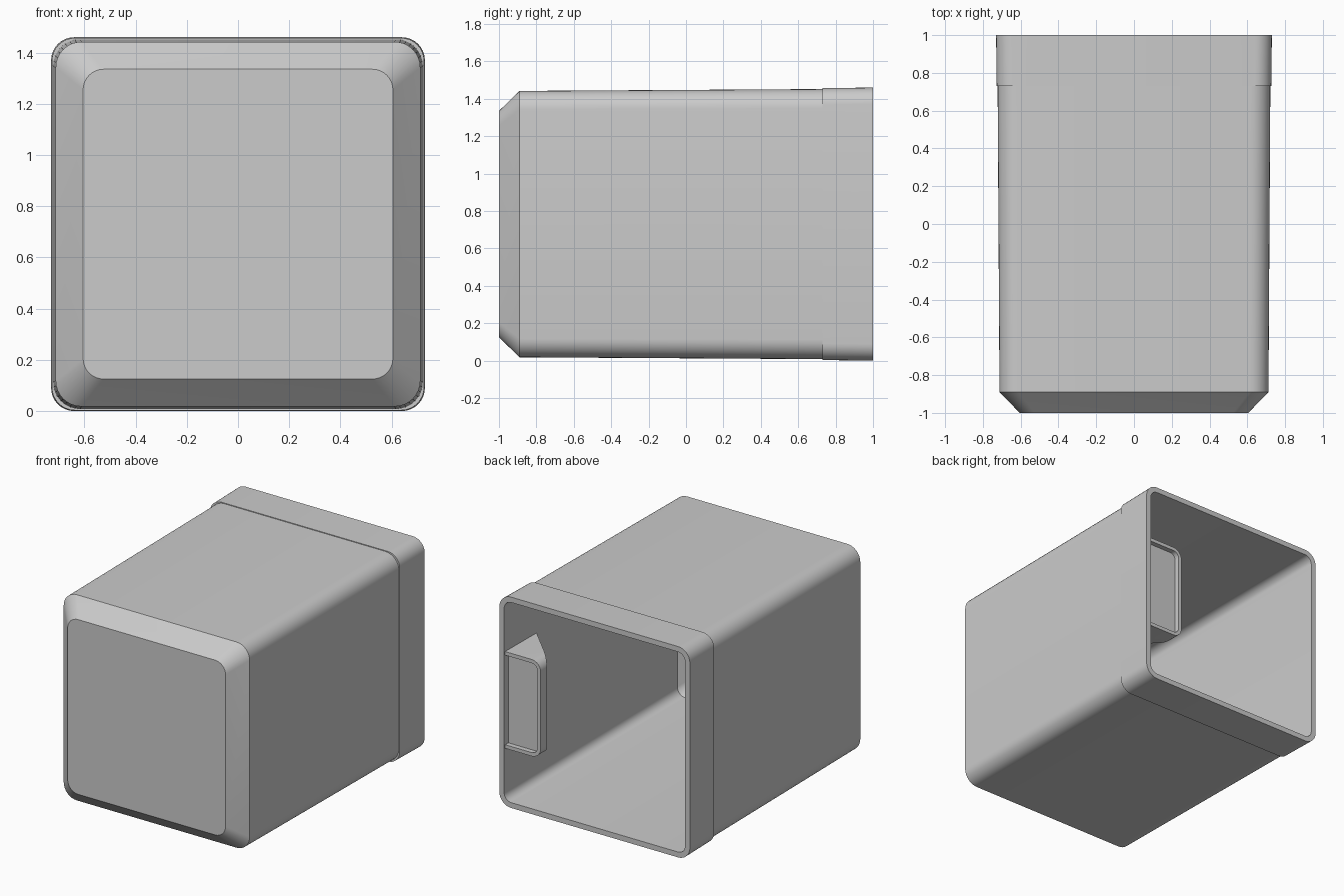
import bpy, bmesh, math

if "Cube" in bpy.data.objects:
    bpy.data.objects.remove(bpy.data.objects["Cube"])

CZ = 0.73  # height of the centre axis

grey = bpy.data.materials.new("light_grey")
grey.diffuse_color = (0.6, 0.6, 0.6, 1)
grey.use_nodes = True
grey.node_tree.nodes["Principled BSDF"].inputs["Base Color"].default_value = grey.diffuse_color


def arc(cx, cz, r, start, steps=8):
    """Quarter circle in the x-z plane, counter-clockwise from start degrees."""
    angles = [math.radians(start + 90 * i / steps) for i in range(steps + 1)]
    return [(cx + r * math.cos(a), cz + r * math.sin(a)) for a in angles]


def rounded_square(half, r):
    c = half - r
    return (arc(c, CZ + c, r, 0) + arc(-c, CZ + c, r, 90)
            + arc(-c, CZ - c, r, 180) + arc(c, CZ - c, r, 270))


def half_rounded(x_in, x_wall, half_z, r):
    """Outline flat against the side wall, rounded on its inner corners."""
    return ([(x_wall, CZ - half_z), (x_wall, CZ + half_z)]
            + arc(x_in + r, CZ + half_z - r, r, 90)
            + arc(x_in + r, CZ - half_z + r, r, 180))


def loft(name, rings):
    """Skin a list of 3D rings and cap both ends."""
    bm = bmesh.new()
    loops = [[bm.verts.new(p) for p in ring] for ring in rings]
    n = len(loops[0])
    for a, b in zip(loops, loops[1:]):
        for i in range(n):
            j = (i + 1) % n
            bm.faces.new((a[i], a[j], b[j], b[i]))
    bm.faces.new(loops[0])
    bm.faces.new(loops[-1][::-1])
    bmesh.ops.recalc_face_normals(bm, faces=bm.faces[:])
    mesh = bpy.data.meshes.new(name)
    bm.to_mesh(mesh)
    bm.free()
    mesh.materials.append(grey)
    obj = bpy.data.objects.new(name, mesh)
    bpy.context.collection.objects.link(obj)
    bpy.ops.object.select_all(action='DESELECT')
    obj.select_set(True)
    bpy.context.view_layer.objects.active = obj
    bpy.ops.object.shade_smooth_by_angle(angle=math.radians(30))
    return obj


def at_y(outline, y):
    return [(x, y, z) for x, z in outline]


# Hollow cap: chamfered front, tapered body, raised rear band, then the inside
sections = [  # y, half width, corner radius
    (-1.0, 0.605, 0.08), (-0.89, 0.712, 0.10), (0.73, 0.722, 0.105),
    (0.73, 0.727, 0.09), (1.0, 0.73, 0.09),
    (1.0, 0.693, 0.055), (-0.87, 0.675, 0.06), (-0.965, 0.58, 0.05),
]
loft("cap_shell", [at_y(rounded_square(h, r), y) for y, h, r in sections])

# Inner catch on the right wall: shallow recess at the back, slanted far end
outer = half_rounded(0.42, 0.71, 0.335, 0.07)
inner = half_rounded(0.445, 0.692, 0.31, 0.045)
loft("inner_catch", [
    at_y(inner, 0.955),
    at_y(inner, 0.99),
    at_y(outer, 0.99),
    [(x, 0.92 - (x - 0.42), z) for x, z in outer],
])
